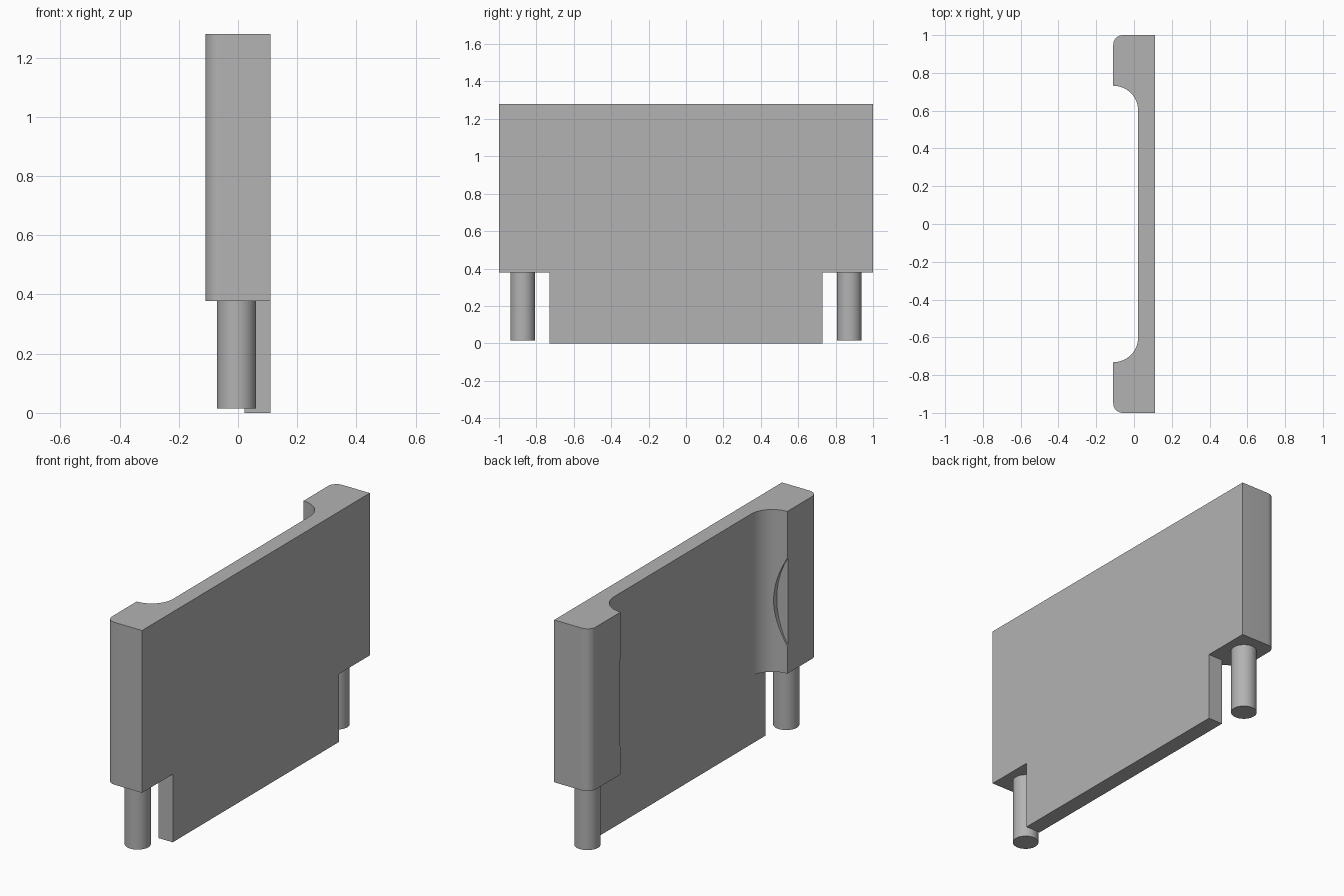
import bpy, bmesh, math
from mathutils import Matrix

old = bpy.data.objects.get("Cube")
if old:
    bpy.data.objects.remove(old, do_unlink=True)

BASE, TOP = 0.378, 1.28      # height range of the main body
BACK, FLAT, FLOOR = -0.11, 0.11, 0.022
COVE, FILLET = 0.132, 0.05

grey = bpy.data.materials.new("plain grey")
grey.use_nodes = True
colour = (0.45, 0.45, 0.45, 1)
grey.diffuse_color = colour
grey.node_tree.nodes["Principled BSDF"].inputs["Base Color"].default_value = colour


def make_object(name, bm):
    bmesh.ops.recalc_face_normals(bm, faces=bm.faces)
    mesh = bpy.data.meshes.new(name)
    bm.to_mesh(mesh)
    bm.free()
    mesh.materials.append(grey)
    obj = bpy.data.objects.new(name, mesh)
    bpy.context.collection.objects.link(obj)
    return obj


def prism(name, outline, low, high):
    bm = bmesh.new()
    face = bm.faces.new([bm.verts.new((x, y, low)) for x, y in outline])
    new = bmesh.ops.extrude_face_region(bm, geom=[face])["geom"]
    verts = [v for v in new if isinstance(v, bmesh.types.BMVert)]
    bmesh.ops.translate(bm, verts=verts, vec=(0, 0, high - low))
    return make_object(name, bm)


def cylinder(name, radius, length, matrix, sides):
    bm = bmesh.new()
    bmesh.ops.create_cone(bm, cap_ends=True, segments=sides, radius1=radius,
                          radius2=radius, depth=length, matrix=matrix)
    return make_object(name, bm)


def arc(cx, cy, r, start, end, steps):
    angles = [math.radians(start + (end - start) * i / steps) for i in range(steps + 1)]
    return [(cx + r * math.cos(a), cy + r * math.sin(a)) for a in angles]


def boolean(target, tool, operation):
    mod = target.modifiers.new(operation.lower(), "BOOLEAN")
    mod.operation, mod.object, mod.solver = operation, tool, "EXACT"
    bpy.context.view_layer.objects.active = target
    bpy.ops.object.modifier_apply(modifier=mod.name)
    bpy.data.objects.remove(tool, do_unlink=True)


def smooth(obj):
    bpy.ops.object.select_all(action="DESELECT")
    obj.select_set(True)
    bpy.context.view_layer.objects.active = obj
    bpy.ops.object.shade_smooth_by_angle(angle=math.radians(30))


# Body: plate with a thick post at each end, coved inside and rounded outside
half = [(FLAT, 1)]
half += arc(BACK + FILLET, 1 - FILLET, FILLET, 90, 180, 8)
half += arc(BACK, 0.6, COVE, 90, 0, 16)
outline = half + [(x, -y) for x, y in reversed(half)]
body = prism("panel_body", outline, BASE, TOP)

# Thin tongue below the plate
tab = prism("lower_tongue", [(FLOOR, -0.73), (FLAT, -0.73), (FLAT, 0.73), (FLOOR, 0.73)], 0, BASE)
boolean(body, tab, "UNION")

# Shallow round relief in both coves
relief = cylinder("relief_cutter", 0.46, 1.48,
                  Matrix.Translation((-0.5, 0, 0.775)) @ Matrix.Rotation(math.pi / 2, 4, "X"), 96)
relief.hide_render = True
boolean(body, relief, "DIFFERENCE")
smooth(body)

# Round pins under the posts
for name, y in (("front_pin", -0.873), ("back_pin", 0.873)):
    low = 0.014
    pin = cylinder(name, 0.066, BASE - low,
                   Matrix.Translation((-0.005, y, (BASE + low) / 2)), 48)
    smooth(pin)
